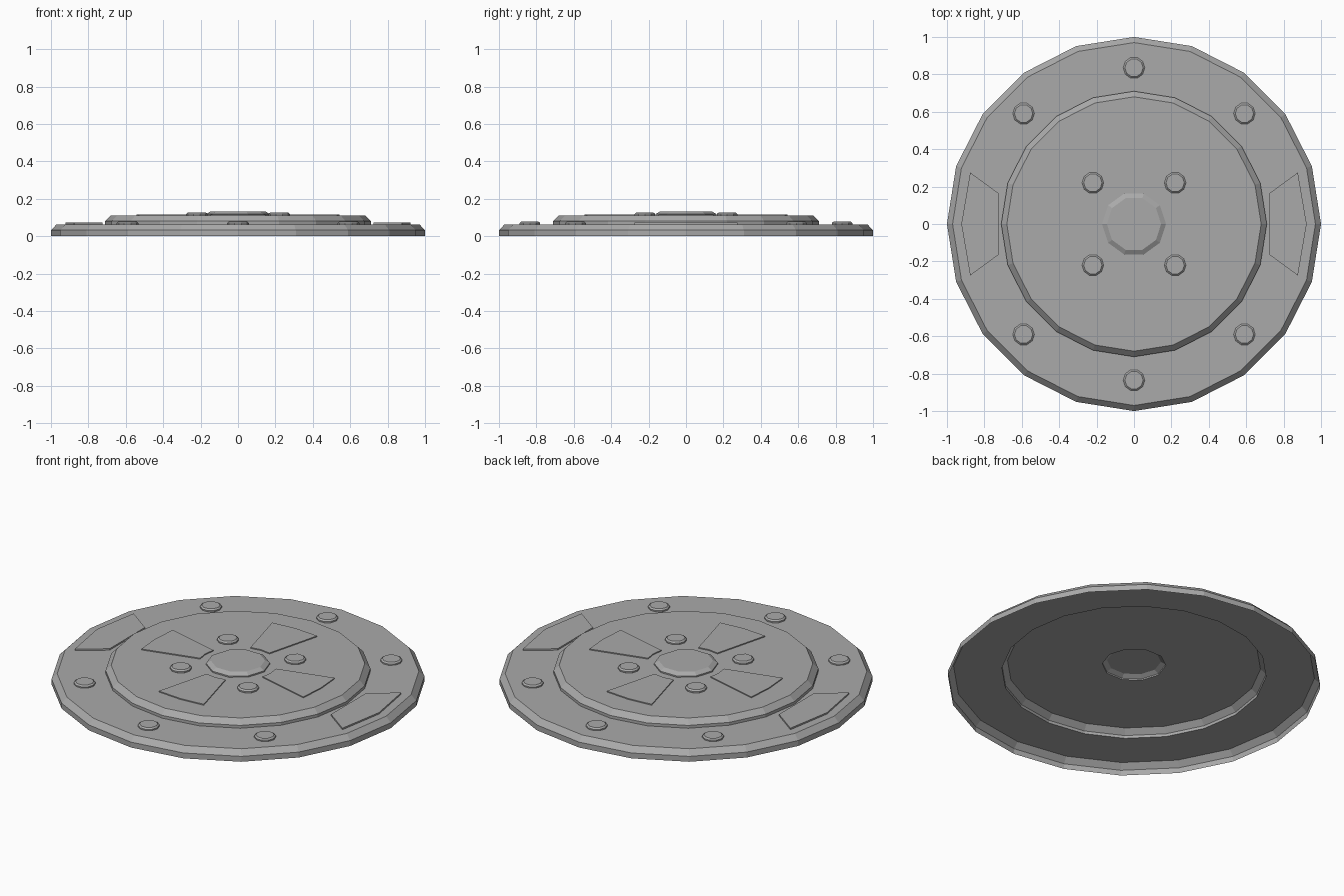
import bpy
import bmesh
from math import sin, cos, radians, pi

cube = bpy.data.objects.get("Cube")
if cube:
    bpy.data.objects.remove(cube, do_unlink=True)

metal = bpy.data.materials.new("worn_grey_metal")
metal.use_nodes = True
GREY = (0.4, 0.4, 0.4, 1)
metal.diffuse_color = GREY
metal.node_tree.nodes["Principled BSDF"].inputs["Base Color"].default_value = GREY

BASE_TOP, PLATE_TOP, HUB_TOP = 0.063, 0.11, 0.133


def finish(bm, name):
    mesh = bpy.data.meshes.new(name)
    bm.to_mesh(mesh)
    bm.free()
    mesh.materials.append(metal)
    obj = bpy.data.objects.new(name, mesh)
    bpy.context.collection.objects.link(obj)
    return obj


def shell(name, rings, sides=20, cap=False, centre=(0, 0)):
    """Open-bottomed turned shell from (radius, z, is_ten_sided) rings, outside in."""
    bm = bmesh.new()
    loops = []
    for radius, z, ten in rings:
        loop = []
        for i in range(sides):
            a = 2 * pi * i / sides
            r = radius * cos(pi / 10) if ten and i % 2 else radius
            loop.append(bm.verts.new((centre[0] + r * cos(a), centre[1] + r * sin(a), z)))
        loops.append(loop)
    for low, high in zip(loops, loops[1:]):
        for i in range(sides):
            j = (i + 1) % sides
            bm.faces.new((low[i], low[j], high[j], high[i]))
    if cap:
        bm.faces.new(loops[-1])
    return finish(bm, name)


def panel(name, outline, z, height, turn):
    """Thin raised plate with the given outline, turned about the centre."""
    bm = bmesh.new()
    c, s = cos(radians(turn)), sin(radians(turn))
    low, high = [[bm.verts.new((x * c - y * s, x * s + y * c, h)) for x, y in outline]
                 for h in (z, z + height)]
    bm.faces.new(high)
    n = len(outline)
    for i in range(n):
        j = (i + 1) % n
        bm.faces.new((low[i], low[j], high[j], high[i]))
    return finish(bm, name)


def bolt(name, x, y, z, height):
    shell(name, [(0.058, z, False), (0.058, z + height * 0.5, False),
                 (0.049, z + height, False)], sides=10, cap=True, centre=(x, y))


# Stepped disc: outer ring, raised plate and ten-sided hub
shell("outer_ring", [(1, 0, False), (1, 0.032, False),
                     (0.97, BASE_TOP, False), (0.71, BASE_TOP, False)])
shell("raised_plate", [(0.71, BASE_TOP, False), (0.71, 0.08, False),
                       (0.68, PLATE_TOP, False), (0.171, PLATE_TOP, True)])
shell("centre_hub", [(0.171, PLATE_TOP, True), (0.171, 0.118, True),
                     (0.145, HUB_TOP, True)], cap=True)

# Bolts on the outer ring, leaving room for the side panels
for angle in (45, 90, 135, 225, 270, 315):
    a = radians(angle)
    bolt(f"ring_bolt_{angle}", 0.835 * cos(a), 0.835 * sin(a), BASE_TOP, 0.015)

# Bolts around the hub
for x in (-0.22, 0.22):
    for y in (-0.22, 0.22):
        side = ("left" if x > 0 else "right") + ("_back" if y > 0 else "_front")
        bolt(f"hub_bolt_{side}", x, y, PLATE_TOP, 0.016)

# Wedge panels around the hub
WEDGE = [(0.205, -0.062), (0.53, -0.147), (0.542, 0),
         (0.53, 0.147), (0.205, 0.062), (0.214, 0)]
for turn in (0, 90, 180, 270):
    panel(f"wedge_panel_{turn}", WEDGE, PLATE_TOP, 0.006, turn)

# Curved panels on both sides of the outer ring
SIDE = [(0.725, -0.165), (0.876, -0.275), (0.923, 0),
        (0.876, 0.275), (0.725, 0.165)]
for name, turn in (("left_side_panel", 0), ("right_side_panel", 180)):
    panel(name, SIDE, BASE_TOP, 0.009, turn)
